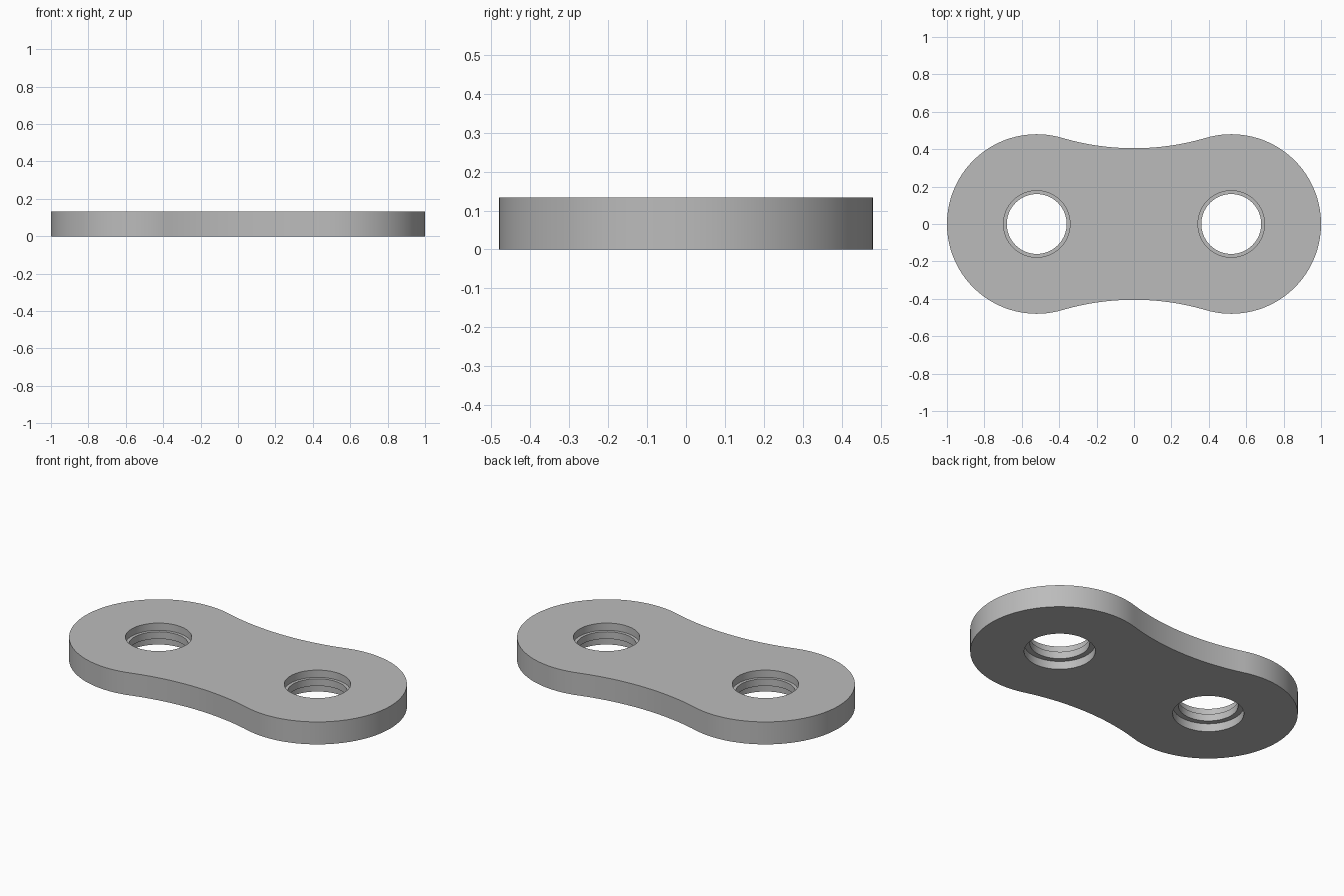
import bpy
import bmesh
from math import sin, cos, pi, asin, radians

default = bpy.data.objects.get("Cube")
if default:
    bpy.data.objects.remove(default, do_unlink=True)

HEIGHT = 0.133
END_X, END_R = 0.52, 0.48      # round ends
WAIST = 0.405                  # half width at the middle

steel = bpy.data.materials.new("grey steel")
steel.use_nodes = True
colour = (0.5, 0.5, 0.5, 1)
steel.diffuse_color = colour
steel.node_tree.nodes["Principled BSDF"].inputs["Base Color"].default_value = colour


def arc(cx, cy, r, start, end, n):
    """Points along an arc, both ends included."""
    steps = [start + (end - start) * i / n for i in range(n + 1)]
    return [(cx + r * cos(a), cy + r * sin(a)) for a in steps]


def make_object(name, bm):
    bmesh.ops.recalc_face_normals(bm, faces=bm.faces)
    mesh = bpy.data.meshes.new(name)
    bm.to_mesh(mesh)
    bm.free()
    mesh.materials.append(steel)
    obj = bpy.data.objects.new(name, mesh)
    bpy.context.collection.objects.link(obj)
    return obj


# Plate outline: two round ends joined by tangent concave waists
gap = END_R - WAIST
waist_y = (END_X ** 2 - gap ** 2) / (2 * gap)
waist_r = waist_y - WAIST
tilt = asin(END_X / (waist_r + END_R))
outline = arc(END_X, 0, END_R, -pi / 2 - tilt, pi / 2 + tilt, 64)
outline += arc(0, waist_y, waist_r, -pi / 2 + tilt, -pi / 2 - tilt, 24)[1:-1]
outline += [(-x, -y) for x, y in outline]

bm = bmesh.new()
base = bm.faces.new([bm.verts.new((x, y, 0)) for x, y in outline])
top = bmesh.ops.extrude_face_region(bm, geom=[base], use_keep_orig=True)["geom"]
bmesh.ops.translate(bm, vec=(0, 0, HEIGHT),
                    verts=[v for v in top if isinstance(v, bmesh.types.BMVert)])
plate = make_object("link_plate", bm)

# Stepped bores: wider recess on both faces, narrow neck between
PROFILE = [(0.191, -0.05), (0.191, 0.048), (0.16, 0.048),
           (0.16, 0.09), (0.178, 0.09), (0.178, HEIGHT + 0.05)]
SIDES = 64


def bore_cutter(name, x):
    bm = bmesh.new()
    rings = [[bm.verts.new((x + r * cos(2 * pi * i / SIDES),
                            r * sin(2 * pi * i / SIDES), z))
              for i in range(SIDES)] for r, z in PROFILE]
    for low, high in zip(rings, rings[1:]):
        for i in range(SIDES):
            j = (i + 1) % SIDES
            bm.faces.new((low[i], low[j], high[j], high[i]))
    bm.faces.new(rings[0][::-1])
    bm.faces.new(rings[-1])
    cutter = make_object(name, bm)
    cutter.hide_render = True
    return cutter


bpy.ops.object.select_all(action="DESELECT")
plate.select_set(True)
bpy.context.view_layer.objects.active = plate
for side, name in ((-1, "right_bore_cutter"), (1, "left_bore_cutter")):
    cutter = bore_cutter(name, side * END_X)
    mod = plate.modifiers.new(name, "BOOLEAN")
    mod.operation = "DIFFERENCE"
    mod.solver = "EXACT"
    mod.object = cutter
    bpy.ops.object.modifier_apply(modifier=mod.name)
    bpy.data.objects.remove(cutter, do_unlink=True)

bpy.ops.object.shade_smooth_by_angle(angle=radians(30))
